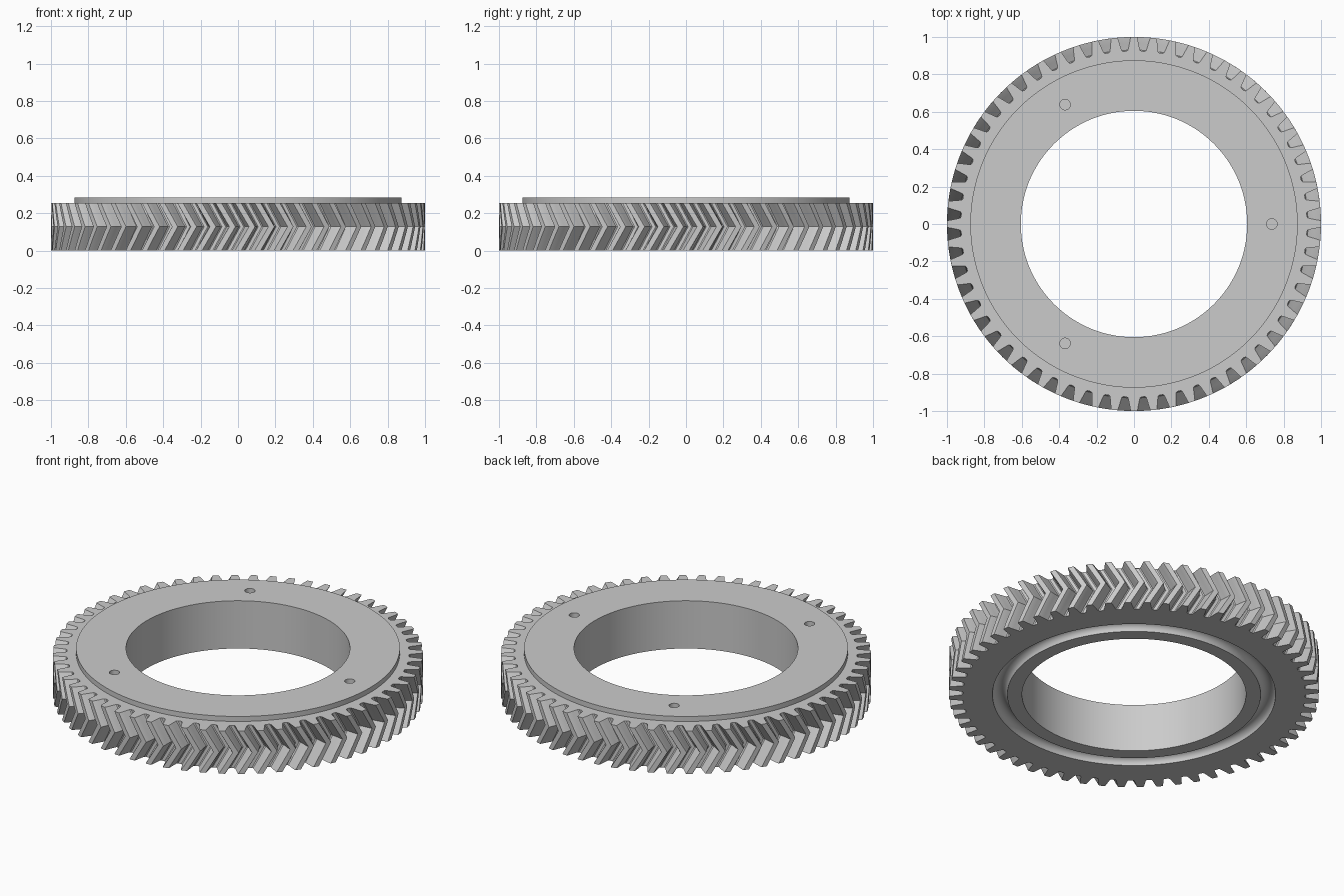
import bpy, bmesh, math
from mathutils import Matrix

cube = bpy.data.objects.get("Cube")
if cube:
    bpy.data.objects.remove(cube)

TEETH = 60
PITCH = 2 * math.pi / TEETH
TWIST = 0.075                 # chevron lead at mid-height, radians
FACE, HUB_TOP = 0.255, 0.285  # top of teeth, top of hub
BORE, HUB = 0.605, 0.875
GROOVE, GROOVE_R = 0.725, 0.04

steel = bpy.data.materials.new("steel grey")
steel.use_nodes = True
grey = (0.6, 0.6, 0.6, 1)
steel.diffuse_color = grey
steel.node_tree.nodes["Principled BSDF"].inputs["Base Color"].default_value = grey

# One tooth outline: (half angle, radius) from tip to root, mirrored
flank = [(0.016, 1.0), (0.0195, 0.992), (0.0255, 0.965),
         (0.0305, 0.943), (0.0345, 0.93), (0.042, 0.925)]
tooth = [(-a, r) for a, r in reversed(flank)] + flank
outline = [(i * PITCH + a, r) for i in range(TEETH) for a, r in tooth]

bm = bmesh.new()


def ring(z, radius=None, twist=0.0):
    """Closed loop: a plain circle, or the toothed outline when no radius is given."""
    return [bm.verts.new(((radius or r) * math.cos(a + twist),
                          (radius or r) * math.sin(a + twist), z))
            for a, r in outline]


rings = []
# Toothed rim, herringbone twist peaking at mid-height
STEPS = 6
for k in range(STEPS + 1):
    t = k / STEPS
    rings.append(ring(FACE * t, twist=TWIST * (1 - abs(2 * t - 1))))
# Raised hub and bore
for radius, z in [(HUB, FACE), (HUB, HUB_TOP), (BORE, HUB_TOP), (BORE, 0)]:
    rings.append(ring(z, radius))
# Rounded groove in the underside
for k in range(13):
    a = math.pi * (1 - k / 12)
    rings.append(ring(GROOVE_R * math.sin(a), GROOVE + GROOVE_R * math.cos(a)))

# Skin the rings together into a closed body
n = len(outline)
for lower, upper in zip(rings, rings[1:] + rings[:1]):
    for i in range(n):
        j = (i + 1) % n
        bm.faces.new((lower[i], lower[j], upper[j], upper[i]))
bmesh.ops.recalc_face_normals(bm, faces=bm.faces)


def make_object(name, source):
    mesh = bpy.data.meshes.new(name)
    source.to_mesh(mesh)
    source.free()
    mesh.materials.append(steel)
    obj = bpy.data.objects.new(name, mesh)
    bpy.context.collection.objects.link(obj)
    return obj


gear = make_object("herringbone_gear", bm)

# Three blind holes in the hub
cut = bmesh.new()
for k in range(3):
    place = (Matrix.Rotation(k * math.tau / 3, 4, 'Z')
             @ Matrix.Translation((0.737, 0, HUB_TOP)))
    bmesh.ops.create_cone(cut, cap_ends=True, segments=32, radius1=0.028,
                          radius2=0.028, depth=0.2, matrix=place)
cutter = make_object("hole_cutter", cut)
cutter.hide_render = True

drill = gear.modifiers.new("holes", 'BOOLEAN')
drill.operation = 'DIFFERENCE'
drill.solver = 'EXACT'
drill.object = cutter

bpy.ops.object.select_all(action='DESELECT')
gear.select_set(True)
bpy.context.view_layer.objects.active = gear
bpy.ops.object.modifier_apply(modifier=drill.name)
bpy.data.objects.remove(cutter)
bpy.ops.object.shade_smooth_by_angle(angle=math.radians(25))
